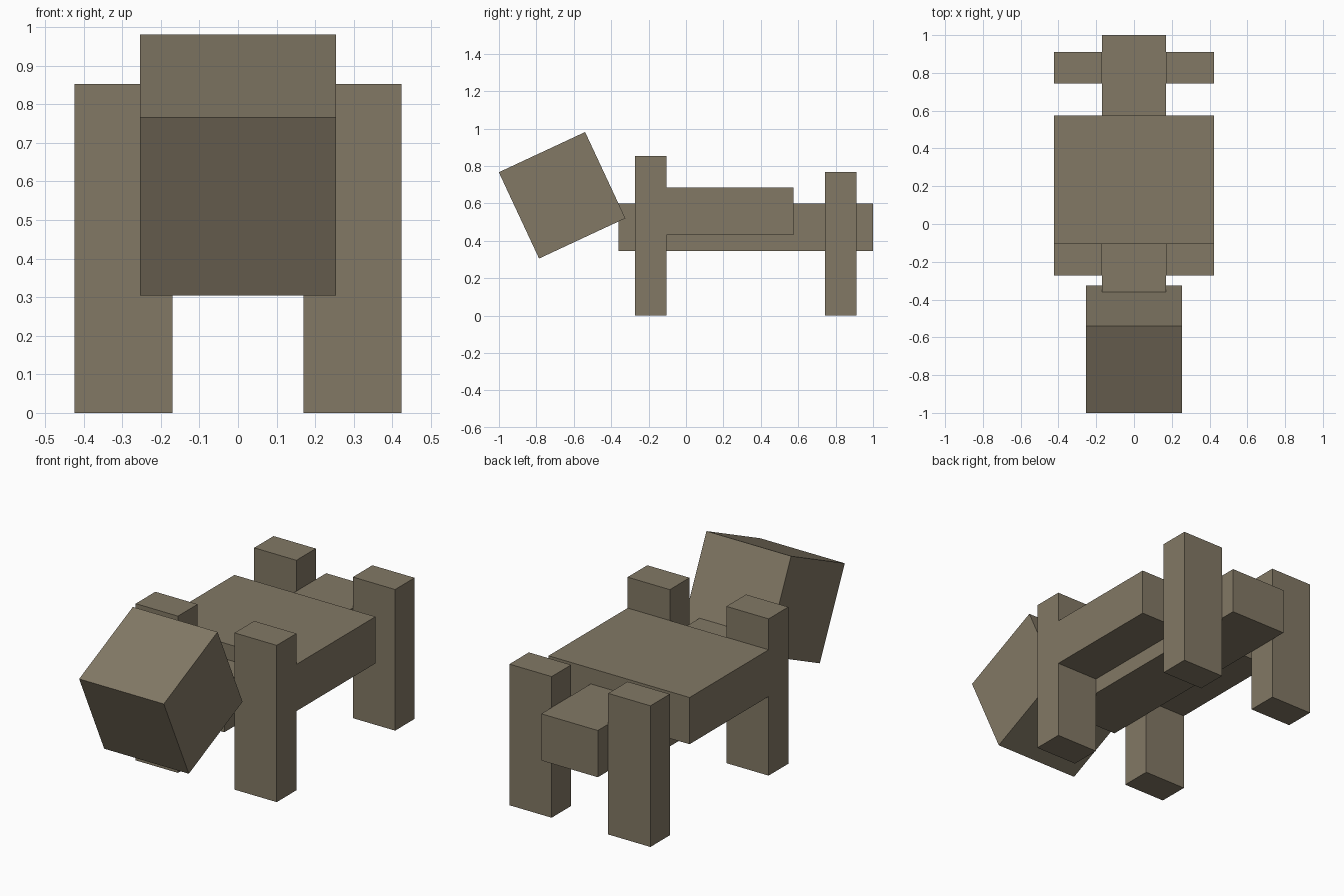
import bpy
import math

if "Cube" in bpy.data.objects:
    bpy.data.objects.remove(bpy.data.objects["Cube"])

brown = bpy.data.materials.new("grey_brown")
brown.diffuse_color = (0.225, 0.19, 0.13, 1)
brown.use_nodes = True
brown.node_tree.nodes["Principled BSDF"].inputs["Base Color"].default_value = brown.diffuse_color


def box(name, x, y, z, tilt=0.0):
    """Box from (min, max) ranges, optionally tilted about x."""
    centre = [(r[0] + r[1]) / 2 for r in (x, y, z)]
    size = [r[1] - r[0] for r in (x, y, z)]
    bpy.ops.mesh.primitive_cube_add(size=1, location=centre, rotation=(tilt, 0, 0))
    ob = bpy.context.object
    ob.name = name
    ob.scale = size
    ob.data.materials.append(brown)
    return ob


# long spine with tail end, and wide back slab
box("spine", (-0.17, 0.17), (-0.36, 1.0), (0.345, 0.599))
box("back_slab", (-0.424, 0.424), (-0.104, 0.575), (0.43, 0.684))

# legs, mirrored left and right
for side, s in (("left", -1), ("right", 1)):
    x = sorted((s * 0.17, s * 0.424))
    box("front_leg_" + side, x, (-0.273, -0.104), (0, 0.852))
    box("back_leg_" + side, x, (0.744, 0.911), (0, 0.767))

# tilted cube head
h = 0.2545
cy, cz = -0.6625, 0.643
box("head", (-h, h), (cy - h, cy + h), (cz - h, cz + h), math.radians(25))
